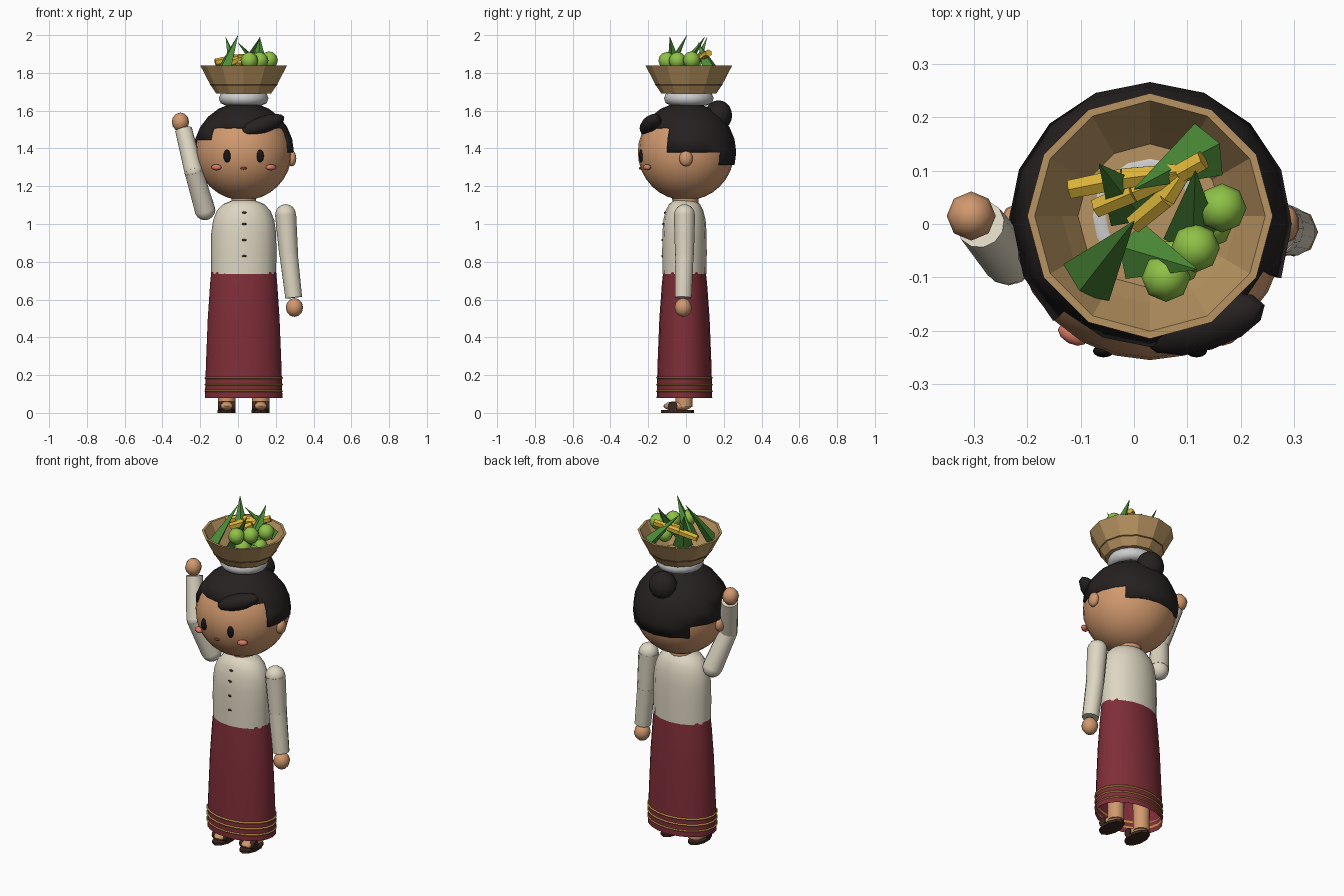
import bpy, bmesh, math
from mathutils import Vector, Matrix

if "Cube" in bpy.data.objects:
    bpy.data.objects.remove(bpy.data.objects["Cube"])

CX = 0.03  # body axis


def lin(c):
    return c / 12.92 if c <= 0.04045 else ((c + 0.055) / 1.055) ** 2.4


def mat(name, r, g, b):
    m = bpy.data.materials.new(name)
    m.diffuse_color = (lin(r), lin(g), lin(b), 1)
    m.use_nodes = True
    m.node_tree.nodes["Principled BSDF"].inputs["Base Color"].default_value = m.diffuse_color
    return m


SKIN = mat("skin", 0.82, 0.60, 0.43)
HAIR = mat("hair", 0.15, 0.13, 0.13)
CLOTH = mat("cream_cloth", 0.87, 0.84, 0.76)
SKIRT = mat("maroon", 0.50, 0.18, 0.22)
GOLD = mat("gold", 0.75, 0.58, 0.27)
SOLE = mat("dark_leather", 0.24, 0.16, 0.13)
BLACK = mat("black", 0.09, 0.08, 0.08)
PINK = mat("blush", 0.85, 0.48, 0.40)
LIP = mat("lip", 0.55, 0.22, 0.18)
WHITE = mat("white_cloth", 0.92, 0.92, 0.92)
BASKET = mat("basket_weave", 0.72, 0.58, 0.38)
BAND = mat("basket_band", 0.50, 0.36, 0.20)
LEAF = mat("leaf", 0.30, 0.55, 0.22)
LIME = mat("lime", 0.56, 0.76, 0.28)
YELLOW = mat("banana", 0.85, 0.70, 0.22)


def finish(bm, name, m, smooth=True):
    bmesh.ops.recalc_face_normals(bm, faces=bm.faces)
    me = bpy.data.meshes.new(name)
    bm.to_mesh(me)
    bm.free()
    ob = bpy.data.objects.new(name, me)
    bpy.context.collection.objects.link(ob)
    me.materials.append(m)
    if smooth:
        bpy.ops.object.select_all(action='DESELECT')
        ob.select_set(True)
        bpy.context.view_layer.objects.active = ob
        bpy.ops.object.shade_smooth_by_angle(angle=math.radians(50))
    return ob


def ball(name, loc, rad, m, seg=16, rings=12, rot=None, smooth=True):
    mx = Matrix.Translation(loc) @ (rot or Matrix()) @ Matrix.Diagonal((*rad, 1))
    bm = bmesh.new()
    bmesh.ops.create_uvsphere(bm, u_segments=seg, v_segments=rings, radius=1, matrix=mx)
    return finish(bm, name, m, smooth)


def lathe(name, prof, loc, m, seg=16, smooth=True, closed=False):
    """prof: (x radius, y radius, z)"""
    bm = bmesh.new()
    loops = [[bm.verts.new((loc[0] + rx * math.sin(2 * math.pi * i / seg),
                            loc[1] + ry * math.cos(2 * math.pi * i / seg), z))
              for i in range(seg)] for rx, ry, z in prof]
    pairs = list(zip(loops, loops[1:])) + ([(loops[-1], loops[0])] if closed else [])
    for a, b in pairs:
        for i in range(seg):
            j = (i + 1) % seg
            bm.faces.new((a[i], a[j], b[j], b[i]))
    return finish(bm, name, m, smooth)


def rod(name, a, b, r1, r2, m, seg=12, smooth=True, flat=1.0):
    """tapered cylinder from a to b"""
    a, b = Vector(a), Vector(b)
    d = b - a
    mx = (Matrix.Translation((a + b) / 2) @ d.to_track_quat('Z', 'Y').to_matrix().to_4x4()
          @ Matrix.Diagonal((1, flat, 1, 1)))
    bm = bmesh.new()
    bmesh.ops.create_cone(bm, cap_ends=True, segments=seg, radius1=r1, radius2=r2,
                          depth=d.length, matrix=mx)
    return finish(bm, name, m, smooth)


# Skirt, hem bands and jacket
lathe("skirt", [(.205, .147, .08), (.20, .143, .25), (.19, .133, .5), (.178, .12, .68), (.172, .113, .745)],
      (CX, -.008), SKIRT, 20)
for z in (.115, .15, .185):
    lathe("hem_band", [(.203, .145, z - .006), (.209, .151, z), (.203, .145, z + .006)],
          (CX, -.008), GOLD, 20, closed=True)
lathe("jacket", [(.172, .117, .735), (.173, .118, .85), (.172, .117, .95), (.162, .112, 1.02),
                 (.142, .1, 1.07), (.11, .083, 1.105), (.06, .055, 1.125), (.001, .001, 1.127)],
      (CX, -.008), CLOTH)
for z, y in ((1.06, -.112), (1.0, -.122), (.915, -.126), (.83, -.126)):
    ball("button", (CX + .003, y, z), (.012, .005, .006), SOLE, 8, 6)
rod("neck", (CX, 0, 1.07), (CX, 0, 1.16), .065, .065, SKIN)

# Legs, feet and sandals
for s in (-1, 1):
    x = CX + s * .09
    rod("leg", (x, -.01, .03), (x, -.01, .35), .045, .05, SKIN)
    ball("foot", (x, -.045, .036), (.045, .075, .026), SKIN, 12, 8)
    lathe("sandal_sole", [(.001, .001, 0), (.05, .088, 0), (.05, .088, .014), (.001, .001, .014)],
          (x, -.045), SOLE, 10, False)
    rod("sandal_strap", (x - .047, -.07, .035), (x + .047, -.07, .035), .026, .026, SOLE, 8)


# Arms
def arm(side, shoulder, elbow, wrist, hand):
    ball(side + "_shoulder", shoulder, (.055,) * 3, CLOTH, 12, 8)
    rod(side + "_upper_sleeve", shoulder, elbow, .056, .05, CLOTH)
    ball(side + "_elbow", elbow, (.05,) * 3, CLOTH, 12, 8)
    rod(side + "_fore_sleeve", elbow, wrist, .05, .046, CLOTH)
    ball(side + "_hand", hand, (.046, .046, .05), SKIN, 8, 6)


arm("lowered", (.252, -.008, 1.05), (.268, -.008, .84), (.295, -.015, .61), (.299, -.015, .558))
arm("raised", (-.175, 0, 1.075), (-.235, -.065, 1.28), (-.288, .0, 1.50), (-.305, .015, 1.54))

# Head, ears and face
HC = Vector((CX, 0, 1.38))
ball("head", HC, (.255,) * 3, SKIN, 24, 16)
for s in (-1, 1):
    ball("ear", HC + Vector((s * .255, 0, -.033)), (.025, .036, .042), SKIN, 10, 8)
    ball("eye", HC + Vector((s * .087, -.238, -.02)), (.02, .012, .034), BLACK, 12, 8)
    ball("cheek", HC + Vector((s * .145, -.207, -.08)), (.03, .018, .016), PINK, 10, 6,
         Matrix.Rotation(s * .5, 4, 'Z'))
ball("mouth", HC + Vector((0, -.241, -.085)), (.017, .008, .008), LIP, 8, 6)

# Hair cap with stepped hairline, open over the face
bm = bmesh.new()
bmesh.ops.create_uvsphere(bm, u_segments=16, v_segments=12, radius=.266, matrix=Matrix.Translation(HC))
drop = []
for f in bm.faces:
    c = f.calc_center_median() - HC
    az = math.degrees(math.atan2(c.x, -c.y))
    lat = math.degrees(math.asin(c.z / c.length))
    if abs(az) > 135:
        limit = -15
    elif az > 67.5 or az < -90:
        limit = 0
    elif az < -45:
        limit = 15
    else:
        limit = 30
    if lat < limit:
        drop.append(f)
bmesh.ops.delete(bm, geom=drop, context='FACES')
hair = finish(bm, "hair_cap", HAIR)
mod = hair.modifiers.new("thickness", 'SOLIDIFY')
mod.thickness = .018
mod.offset = -1
ball("hair_fringe", (.132, -.187, 1.525), (.125, .05, .045), HAIR, 12, 8,
     Matrix.Rotation(.3, 4, 'Z') @ Matrix.Rotation(-.33, 4, 'Y'))
ball("hair_bun", (CX, .172, 1.575), (.08, .072, .08), HAIR, 12, 10)

# Head pad and basket
BX, BY = CX, .015
pad = [(.095 + .037 * math.cos(t * math.pi / 4), 1.665 + .037 * math.sin(t * math.pi / 4)) for t in range(8)]
lathe("head_pad", [(r, r, z) for r, z in pad], (BX, BY), WHITE, 16, closed=True)
bowl = [(.001, 1.69), (.145, 1.69), (.178, 1.74), (.23, 1.84), (.216, 1.84), (.165, 1.745), (.135, 1.697), (.001, 1.697)]
lathe("basket", [(r, r, z) for r, z in bowl], (BX, BY), BASKET, 12, False)
lathe("basket_band", [(r, r, z) for r, z in ((.17, 1.731), (.179, 1.736), (.177, 1.742))],
      (BX, BY), BAND, 12, False, True)

# Limes
for p in ((.165, .03, 1.868), (.115, -.045, 1.865), (.06, -.1, 1.865)):
    ball("lime", p, (.046,) * 3, LIME, 8, 6)
for p in ((.14, .0, 1.79), (.08, -.07, 1.79)):
    ball("lime_lower", p, (.046,) * 3, LIME, 8, 6)

# Leaves leaning out of the basket: (base, tip)
for base, tip in (((-.09, -.11, 1.78), (0, .005, 2.0)),
                  ((-.0, -.05, 1.77), (.118, -.085, 1.99)),
                  ((.14, .14, 1.80), (.0, .065, 1.96)),
                  ((.11, -.03, 1.80), (.115, .1, 1.99)),
                  ((.0, .03, 1.77), (-.065, .112, 1.99))):
    rod("leaf", base, tip, .055, .001, LEAF, 4, False, .6)

# Banana bunch, fanned from one stem
STEM = Vector((.13, .12, 1.905))
rod("banana_stem", STEM, (.085, .095, 1.89), .02, .02, YELLOW, 6, False)
for mid, end in (((-.02, .085, 1.875), (-.12, .065, 1.855)),
                 ((.0, .06, 1.87), (-.07, .03, 1.84)),
                 ((.06, .05, 1.875), (.0, .0, 1.84))):
    rod("banana", (.095, .1, 1.89), mid, .016, .022, YELLOW, 6, False)
    rod("banana_tip", mid, end, .022, .02, YELLOW, 6, False)
